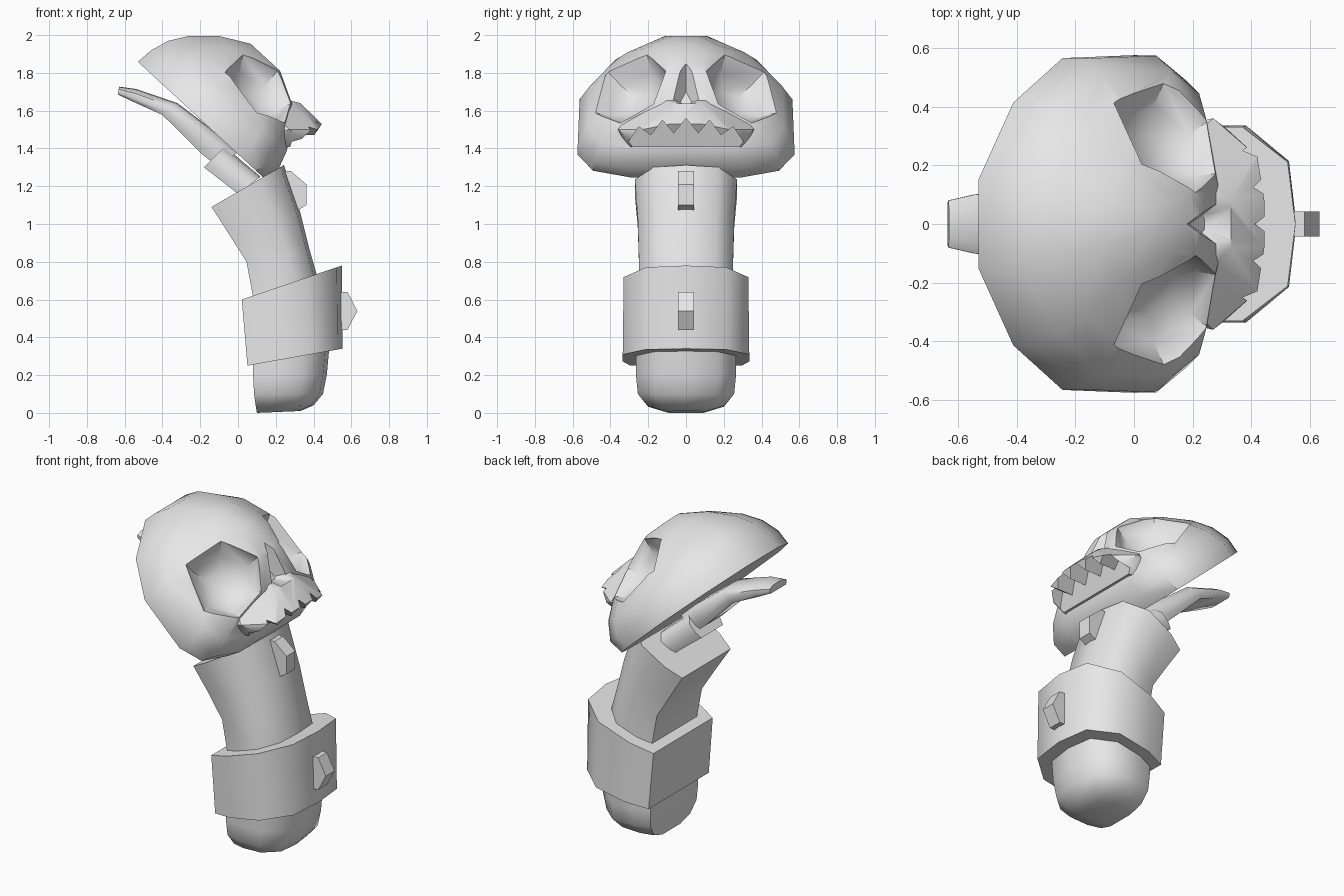
import bpy, bmesh, math
from mathutils import Vector

if "Cube" in bpy.data.objects:
    bpy.data.objects.remove(bpy.data.objects["Cube"], do_unlink=True)

grey = bpy.data.materials.new("plain_grey")
grey.use_nodes = True
grey.diffuse_color = (0.8, 0.8, 0.8, 1)
grey.node_tree.nodes["Principled BSDF"].inputs["Base Color"].default_value = (0.8, 0.8, 0.8, 1)


def finish(name, bm):
    bmesh.ops.recalc_face_normals(bm, faces=bm.faces[:])
    mesh = bpy.data.meshes.new(name)
    bm.to_mesh(mesh)
    bm.free()
    mesh.materials.append(grey)
    obj = bpy.data.objects.new(name, mesh)
    bpy.context.collection.objects.link(obj)
    return obj


def skin(name, rings):
    """Join equal rings of points with quads and cap both ends."""
    bm = bmesh.new()
    loops = [[bm.verts.new(p) for p in ring] for ring in rings]
    n = len(loops[0])
    for a, b in zip(loops, loops[1:]):
        for i in range(n):
            j = (i + 1) % n
            bm.faces.new((a[i], a[j], b[j], b[i]))
    bm.faces.new(loops[0])
    bm.faces.new(loops[-1])
    return finish(name, bm)


def smooth(obj, angle):
    bpy.ops.object.select_all(action='DESELECT')
    obj.select_set(True)
    bpy.context.view_layer.objects.active = obj
    bpy.ops.object.shade_smooth_by_angle(angle=math.radians(angle))


def combine(obj, other, operation):
    """Apply a boolean and drop the second object."""
    mod = obj.modifiers.new("cut", 'BOOLEAN')
    mod.operation, mod.solver, mod.object = operation, 'EXACT', other
    bpy.context.view_layer.objects.active = obj
    bpy.ops.object.modifier_apply(modifier=mod.name)
    bpy.data.objects.remove(other, do_unlink=True)


# Section with a flat back and a rounded front: (depth fraction, width fraction)
half = [(0, .88), (.25, 1), (.66, 1), (.95, .64)]
SECTION = half + [(1, 0)] + [(d, -w) for d, w in reversed(half)]


def tube(name, stations):
    """Loft the section through (back x, back z, front x, front z, half width)."""
    rings = [[(bx + (fx - bx) * d, w * s, bz + (fz - bz) * d) for d, s in SECTION]
             for bx, bz, fx, fz, w in stations]
    smooth(skin(name, rings), 55)


# Finger-like body
tube("rounded_foot", [(.08, .4, .49, .42, .265), (.08, .2, .47, .2, .265),
                      (.085, .1, .45, .1, .255), (.095, .03, .40, .04, .2),
                      (.1, 0, .33, .01, .1)])
tube("cuff", [(.05, .25, .553, .34, .335), (.02, .6, .55, .78, .33)])
tube("neck", [(.1, .5, .44, .55, .25), (.075, .64, .42, .72, .25),
              (.045, .8, .38, .86, .25), (-.05, .95, .33, 1.06, .255),
              (-.14, 1.09, .243, 1.312, .27)])

# Lower jaw and the stub that carries it
tube("jaw_stub", [(0, 1.16, .12, 1.25, .13), (-.18, 1.3, -.07, 1.41, .12)])
tube("lower_jaw", [(-.1, 1.3, 0, 1.38, .08), (-.185, 1.365, -.07, 1.45, .09),
                   (-.4, 1.577, -.32, 1.64, .12), (-.55, 1.645, -.54, 1.715, .1),
                   (-.635, 1.685, -.63, 1.727, .08)])

# Studs on the front of cuff and neck
STUDS = {"cuff_stud": [(.5, .64), (.58, .64), (.632, .54), (.58, .44), (.5, .44)],
         "neck_stud": [(.22, 1.28), (.28, 1.28), (.362, 1.21), (.362, 1.1), (.32, 1.075), (.25, 1.075)]}
for name, outline in STUDS.items():
    skin(name, [[(x, y, z) for x, z in outline] for y in (-.043, .043)])

# Skull dome, built on a tilted flat base: egg-shaped behind, squarer at the chin
U, N = Vector((-.735, 0, .678)), Vector((.678, 0, .735))
CENTRE = Vector((.13, 0, 1.25)) + U * .43


def dome_ring(r, h, chin, width):
    ring = []
    for i in range(12):
        a = math.radians(15 + 30 * i)
        c, s = math.cos(a), math.sin(a)
        if c < 0:
            u, y = -chin * abs(c) ** .4, math.copysign(abs(s) ** .5, s)
        else:
            u, y = .49 * c ** 1.36, s
        ring.append(CENTRE + U * u * r + N * h + Vector((0, width * y * r, 0)))
    return ring


skull = skin("skull", [dome_ring(1, 0, .44, .585), dome_ring(.98, .09, .48, .595),
                       dome_ring(.91, .19, .48, .58), dome_ring(.78, .28, .48, .56),
                       dome_ring(.53, .39, .54, .5), dome_ring(.2, .475, .6, .5)])

# Muzzle as a hull
bm = bmesh.new()
for x, y, z in [(.33, .08, 1.64), (.444, .08, 1.53), (.42, .23, 1.5), (.32, .32, 1.47),
                (.37, .25, 1.42), (.27, .36, 1.5), (.2, .31, 1.4),
                (0, .3, 1.45), (.1, .2, 1.7)]:
    for side in (-1, 1):
        bm.verts.new((x, y * side, z))
hull = bmesh.ops.convex_hull(bm, input=bm.verts[:])
bmesh.ops.delete(bm, geom=[v for v in hull["geom_interior"] if isinstance(v, bmesh.types.BMVert)],
                 context='VERTS')
combine(skull, finish("muzzle", bm), 'UNION')


def socket(points, normal, layers):
    """Cut a funnel through the outline; layers are (scale, offset)."""
    points = [Vector(p) for p in points]
    mid = sum(points, Vector()) / len(points)
    n = Vector(normal).normalized()
    cutter = skin("cutter", [[mid + (p - mid) * s + n * d for p in points] for s, d in layers])
    combine(skull, cutter, 'DIFFERENCE')


# Eye sockets
EYE = [(.02, .2, 1.89), (.2, .1, 1.8), (.3, .17, 1.64),
       (.265, .36, 1.53), (.1, .487, 1.585), (-.075, .41, 1.8)]
for side in (-1, 1):
    socket([(x, y * side, z) for x, y, z in EYE], (.59, .5 * side, .63),
           [(1, .2), (1, .01), (.75, -.07), (.4, -.12)])

# Nose opening
socket([(.18, 0, 1.865), (.32, .1, 1.67), (.35, .06, 1.64), (.35, -.06, 1.64), (.32, -.1, 1.67)],
       (.85, 0, .5), [(1, .2), (1, 0), (.3, -.09)])

# Zigzag teeth, cut from below the lip
teeth = [(.065, 1.48), (.125, 1.55), (.185, 1.47), (.25, 1.515), (.315, 1.42), (.36, 1.2)]
mouth = [(-y, z) for y, z in reversed(teeth)] + [(0, 1.56)] + teeth
cutter = skin("cutter", [[(.28 + .35 * (z - 1.42), y, z) for y, z in mouth],
                         [(.7, y, z) for y, z in mouth]])
combine(skull, cutter, 'DIFFERENCE')
smooth(skull, 42)
